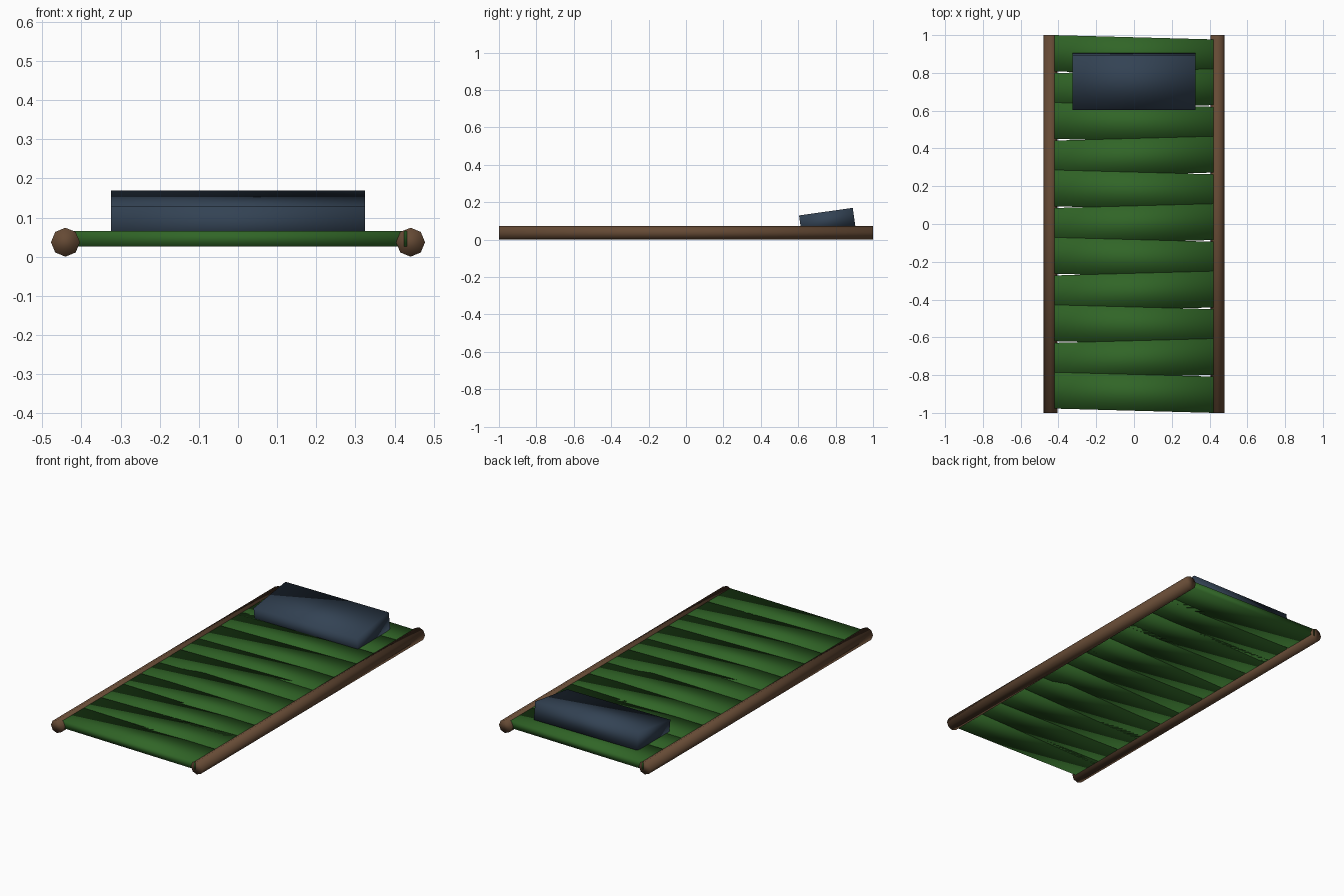
import bpy
from math import radians

cube = bpy.data.objects.get("Cube")
if cube:
    bpy.data.objects.remove(cube, do_unlink=True)


def material(name, rgb):
    mat = bpy.data.materials.new(name)
    mat.use_nodes = True
    colour = (*rgb, 1)
    mat.diffuse_color = colour
    bsdf = next(n for n in mat.node_tree.nodes if n.type == 'BSDF_PRINCIPLED')
    bsdf.inputs["Base Color"].default_value = colour
    return mat


wood = material("brown wood", (0.13, 0.068, 0.035))
leaf = material("leaf green", (0.03, 0.13, 0.02))
cloth = material("navy cloth", (0.033, 0.055, 0.088))


def finish(name, mat):
    obj = bpy.context.object
    obj.name = name
    obj.data.materials.append(mat)
    bpy.ops.object.transform_apply(location=False, rotation=False, scale=True)
    bpy.ops.object.shade_smooth()


def box(name, mat, size, location, rotation):
    bpy.ops.mesh.primitive_cube_add(size=1, location=location, rotation=rotation)
    bpy.context.object.scale = size
    finish(name, mat)


# Two eight-sided side rails
for side, x in (("left", 0.441), ("right", -0.441)):
    bpy.ops.mesh.primitive_cylinder_add(vertices=8, radius=0.037, depth=2,
                                        location=(x, 0, 0.037),
                                        rotation=(radians(90), 0, 0))
    finish(side + "_rail", wood)

# Broad leaf slats, tilted alternately
count, spacing, tilt = 11, 0.1785, 0.027
for i in range(count):
    y = (i - (count - 1) / 2) * spacing
    turn = -tilt if i % 2 == 0 else tilt
    box(f"leaf_slat_{i + 1}", leaf, (0.87, 0.192, 0.04), (0, y, 0.046), (0, 0, turn))

# Sloping pillow at the head end
box("pillow", cloth, (0.65, 0.29, 0.1), (0, 0.755, 0.1), (radians(8), 0, 0))
